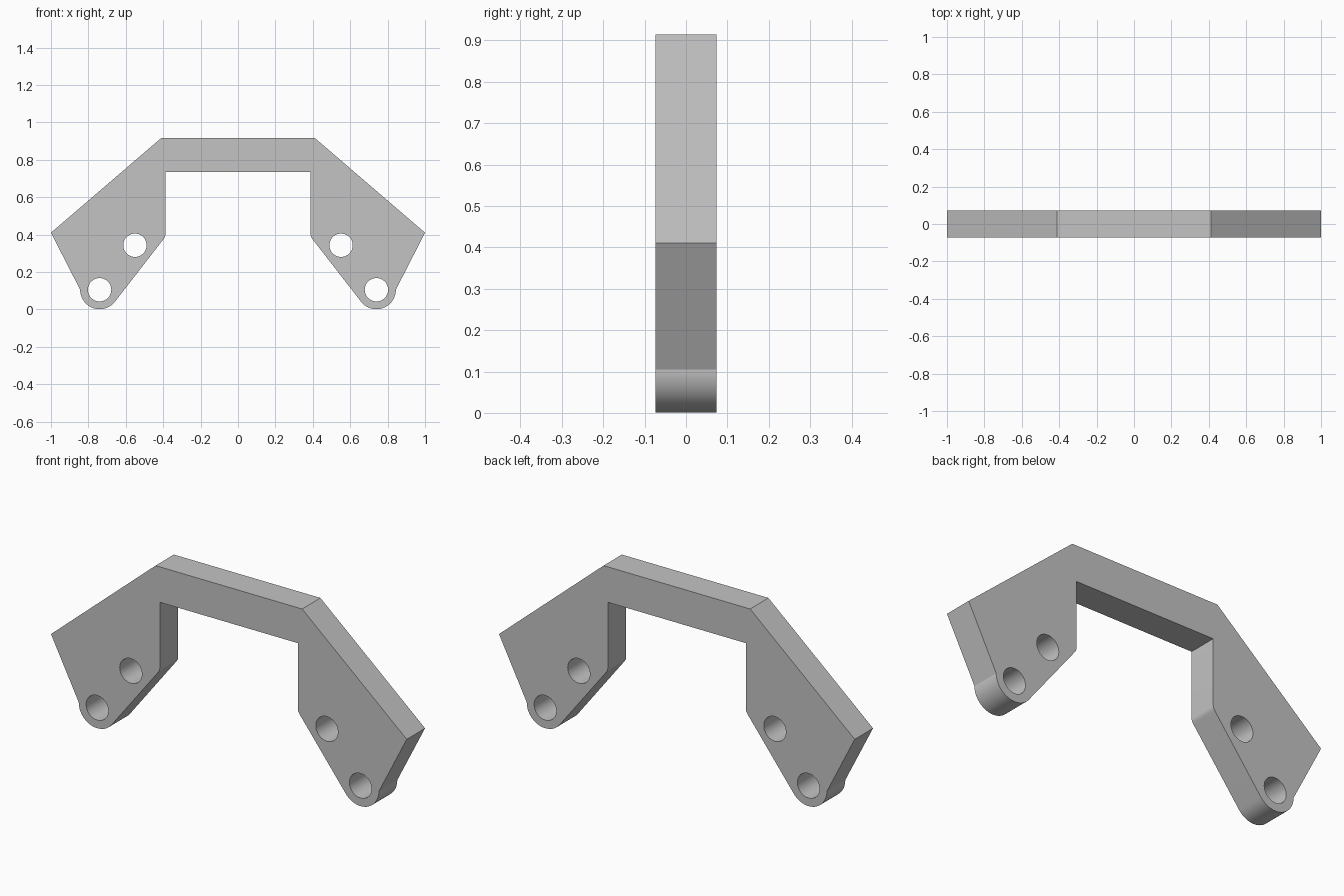
import bpy, bmesh, math

cube = bpy.data.objects.get("Cube")
if cube:
    bpy.data.objects.remove(cube, do_unlink=True)

HALF_DEPTH = 0.0735
HOLE_RADIUS = 0.0625
EYE = (0.74, 0.105)      # centre of the rounded foot
EYE_RADIUS = 0.104
HOLES = [EYE, (0.551, 0.343)]

# Plain grey material
grey = bpy.data.materials.new("plain grey")
grey.use_nodes = True
colour = (0.55, 0.55, 0.55, 1)
grey.diffuse_color = colour
grey.node_tree.nodes["Principled BSDF"].inputs["Base Color"].default_value = colour

# Half outline: top corner, outer corner, rounded foot, inner bend, underside
half = [(0.412, 0.915), (1.0, 0.41)]
steps = 24
for i in range(steps + 1):
    a = -math.radians(142) * i / steps
    half.append((EYE[0] + EYE_RADIUS * math.cos(a), EYE[1] + EYE_RADIUS * math.sin(a)))
half += [(0.401, 0.372), (0.395, 0.380), (0.390, 0.389), (0.388, 0.40), (0.388, 0.735)]
outline = half + [(-x, z) for x, z in reversed(half)]

# Bracket plate, extruded from the outline
bm = bmesh.new()
face = bm.faces.new([bm.verts.new((x, -HALF_DEPTH, max(z, 0))) for x, z in outline])
ext = bmesh.ops.extrude_face_region(bm, geom=[face])
moved = [v for v in ext["geom"] if isinstance(v, bmesh.types.BMVert)]
bmesh.ops.translate(bm, verts=moved, vec=(0, 2 * HALF_DEPTH, 0))
bmesh.ops.recalc_face_normals(bm, faces=bm.faces)
mesh = bpy.data.meshes.new("bracket_plate")
bm.to_mesh(mesh)
bm.free()
mesh.materials.append(grey)
plate = bpy.data.objects.new("bracket_plate", mesh)
bpy.context.collection.objects.link(plate)

# Bolt holes, two in each leg
cutters = []
for side in (-1, 1):
    for x, z in HOLES:
        bpy.ops.mesh.primitive_cylinder_add(
            vertices=48, radius=HOLE_RADIUS, depth=0.4,
            location=(side * x, 0, z), rotation=(math.pi / 2, 0, 0))
        cutter = bpy.context.object
        cutter.name = "hole_cutter"
        cutter.hide_render = True
        cutter.data.materials.append(grey)
        cutters.append(cutter)
        cut = plate.modifiers.new("bolt_hole", 'BOOLEAN')
        cut.operation = 'DIFFERENCE'
        cut.solver = 'EXACT'
        cut.object = cutter

bpy.ops.object.select_all(action='DESELECT')
plate.select_set(True)
bpy.context.view_layer.objects.active = plate
for name in [m.name for m in plate.modifiers]:
    bpy.ops.object.modifier_apply(modifier=name)
for cutter in cutters:
    bpy.data.objects.remove(cutter, do_unlink=True)

# Smooth the rounded feet and holes, keep the corners crisp
bpy.ops.object.shade_smooth_by_angle(angle=math.radians(20))
